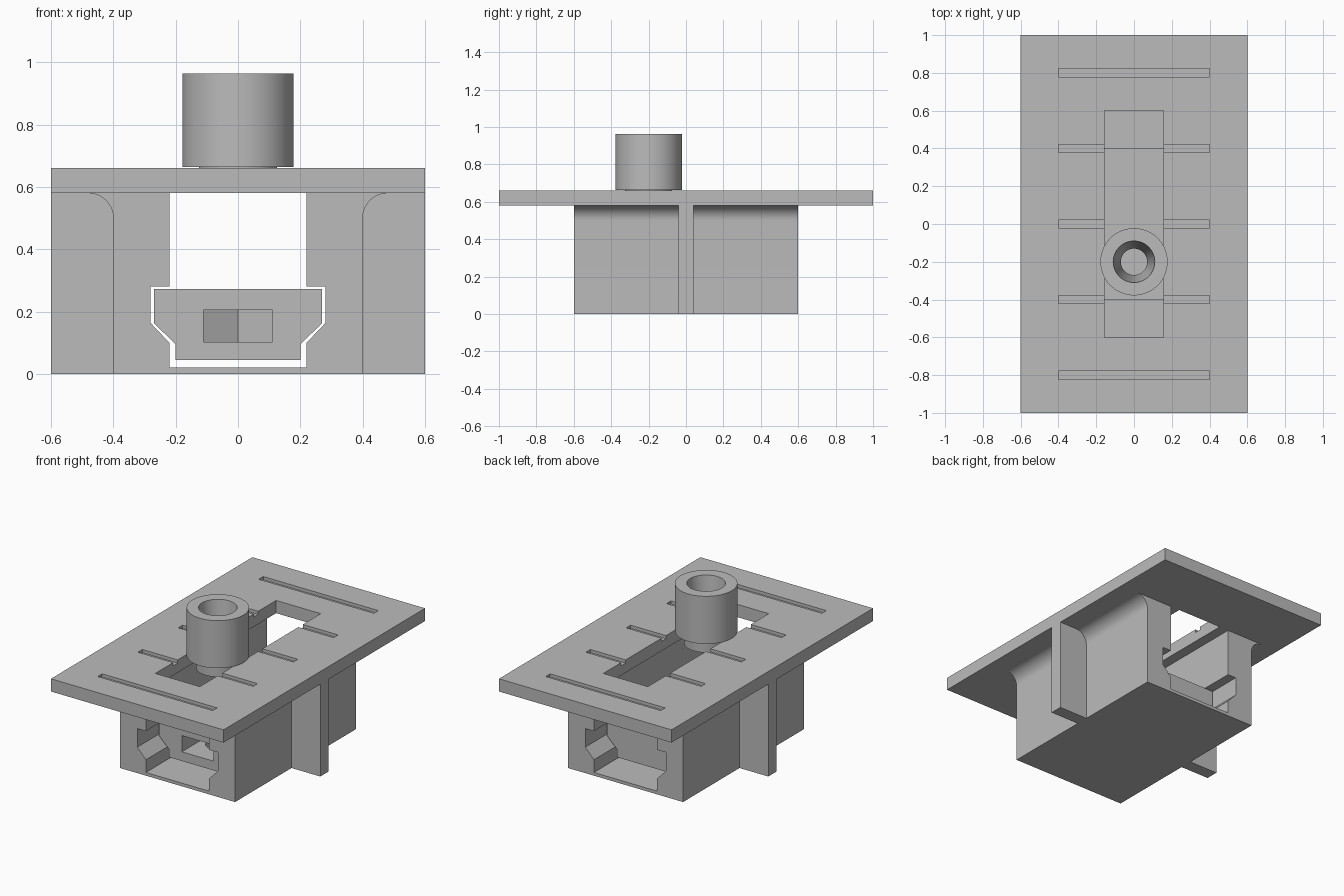
import bpy, bmesh, math
from mathutils import Matrix, Vector

old = bpy.data.objects.get("Cube")
if old:
    bpy.data.objects.remove(old, do_unlink=True)

grey = bpy.data.materials.new("plain grey")
grey.use_nodes = True
colour = (0.5, 0.5, 0.5, 1)
grey.diffuse_color = colour
grey.node_tree.nodes["Principled BSDF"].inputs["Base Color"].default_value = colour


def finish(name, bm):
    bmesh.ops.recalc_face_normals(bm, faces=bm.faces)
    mesh = bpy.data.meshes.new(name)
    bm.to_mesh(mesh)
    bm.free()
    mesh.materials.append(grey)
    obj = bpy.data.objects.new(name, mesh)
    bpy.context.collection.objects.link(obj)
    return obj


def boxes(name, spans):
    """One object made of boxes given as (x0, x1, y0, y1, z0, z1)."""
    bm = bmesh.new()
    for x0, x1, y0, y1, z0, z1 in spans:
        mat = Matrix.Translation(((x0 + x1) / 2, (y0 + y1) / 2, (z0 + z1) / 2))
        mat = mat @ Matrix.Diagonal((x1 - x0, y1 - y0, z1 - z0, 1))
        bmesh.ops.create_cube(bm, size=1, matrix=mat)
    return finish(name, bm)


def prism(name, points, depth):
    bm = bmesh.new()
    face = bm.faces.new([bm.verts.new(p) for p in points])
    ext = bmesh.ops.extrude_face_region(bm, geom=[face])
    moved = [v for v in ext["geom"] if isinstance(v, bmesh.types.BMVert)]
    bmesh.ops.translate(bm, verts=moved, vec=depth)
    return finish(name, bm)


def mirrored_prism(name, half, y):
    """Extrude a symmetric xz outline from -y to y."""
    outline = half + [(-x, z) for x, z in reversed(half)]
    return prism(name, [(x, -y, z) for x, z in outline], (0, 2 * y, 0))


def activate(obj):
    bpy.ops.object.select_all(action='DESELECT')
    bpy.context.view_layer.objects.active = obj
    obj.select_set(True)


def smooth(obj):
    activate(obj)
    bpy.ops.object.shade_smooth_by_angle(angle=math.radians(30))


def cut(obj, cutter):
    mod = obj.modifiers.new("cut", 'BOOLEAN')
    mod.operation = 'DIFFERENCE'
    mod.solver = 'EXACT'
    mod.object = cutter
    activate(obj)
    bpy.ops.object.modifier_apply(modifier=mod.name)
    bpy.data.objects.remove(cutter, do_unlink=True)


TOP, UNDER = 0.66, 0.58
KNOB_Y = -0.2

# Top plate with a long slot and shallow index grooves
plate = boxes("top_plate", [(-0.6, 0.6, -1, 1, UNDER, TOP)])
cut(plate, boxes("groove_cutter", [(-0.4, 0.4, y - 0.022, y + 0.022, TOP - 0.02, TOP + 0.1)
                                   for y in (-0.8, -0.4, 0, 0.4, 0.8)]))
cut(plate, boxes("slot_cutter", [(-0.155, 0.155, -0.6, 0.6, 0.5, 0.8)]))

# Channel body with flared upper edges
R = 0.08
flare = [(0.4 + R - R * math.cos(a), UNDER - R + R * math.sin(a))
         for a in (math.pi / 2 * i / 12 for i in range(13))]
channel = [(0.22, UNDER), (0.22, 0.28), (0.28, 0.28), (0.28, 0.163), (0.22, 0.1), (0.22, 0.02)]
body = mirrored_prism("channel_body", [(0.4, 0)] + flare + channel, 0.6)
smooth(body)

# Side ribs
for side, x0, x1 in (("left", 0.4, 0.6), ("right", -0.6, -0.4)):
    boxes(side + "_rib", [(x0, x1, -0.04, 0.04, 0, UNDER)])

# Sliding carriage with a nut pocket and a screw hole
carriage = mirrored_prism("carriage", [(0.2, 0.045), (0.2, 0.095), (0.27, 0.163), (0.27, 0.272)], 0.4)
w = 0.11
tip = w / math.cos(math.pi / 6)
pocket = [(-w, -0.5), (w, -0.5), (w, KNOB_Y + tip / 2), (0, KNOB_Y + tip), (-w, KNOB_Y + tip / 2)]
cut(carriage, prism("pocket_cutter", [(x, y, 0.103) for x, y in pocket], (0, 0, 0.102)))
bm = bmesh.new()
bmesh.ops.create_cone(bm, cap_ends=True, segments=48, radius1=0.07, radius2=0.07, depth=1,
                      matrix=Matrix.Translation((0, KNOB_Y, 0.2)))
cut(carriage, finish("screw_cutter", bm))
smooth(carriage)

# Hollow knob with a narrow neck and a tapered bore
ring = [(0.07, 0.585), (0.125, 0.585), (0.125, 0.664), (0.178, 0.664), (0.178, 0.963), (0.11, 0.963)]
bm = bmesh.new()
verts = [bm.verts.new((r, KNOB_Y, z)) for r, z in ring]
edges = [bm.edges.new((verts[i - 1], verts[i])) for i in range(len(verts))]
bmesh.ops.spin(bm, geom=verts + edges, cent=Vector((0, KNOB_Y, 0)), axis=(0, 0, 1),
               angle=2 * math.pi, steps=64, use_merge=True)
bmesh.ops.remove_doubles(bm, verts=bm.verts, dist=0.0005)
smooth(finish("knob", bm))
